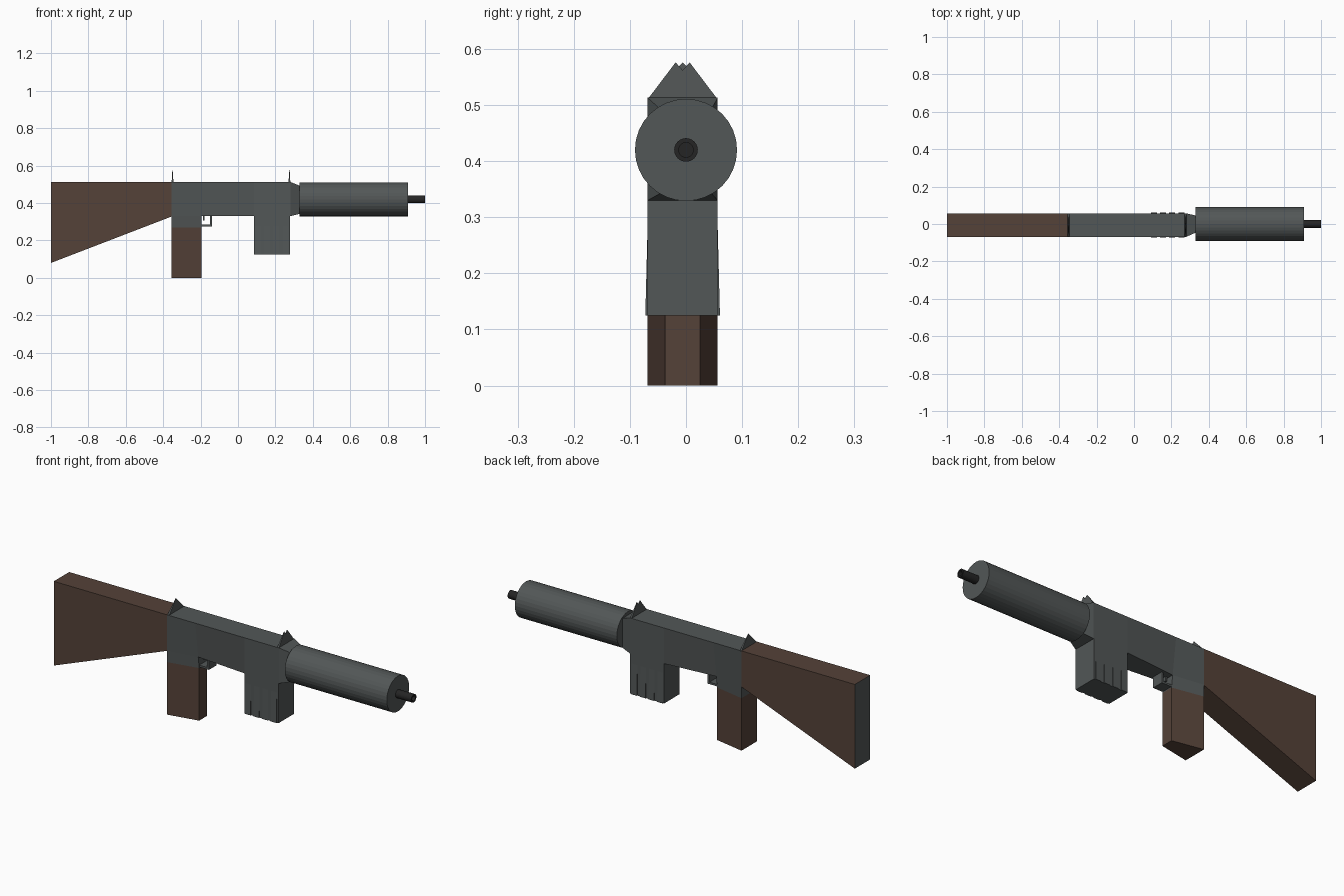
import bpy, bmesh, math
from mathutils import Matrix

if "Cube" in bpy.data.objects:
    bpy.data.objects.remove(bpy.data.objects["Cube"])

YC, HW = -0.006, 0.0625      # body centre line and half width
NARROW = 0.031               # half width of the grip's front edge


def material(name, rgb):
    m = bpy.data.materials.new(name)
    m.diffuse_color = (*rgb, 1)
    m.use_nodes = True
    m.node_tree.nodes["Principled BSDF"].inputs["Base Color"].default_value = m.diffuse_color
    return m


GREY = material("dark_metal", (0.085, 0.095, 0.095))
BROWN = material("wood", (0.09, 0.054, 0.040))
BLACK = material("black_metal", (0.018, 0.018, 0.018))


def finish(name, bm, *mats):
    bmesh.ops.recalc_face_normals(bm, faces=bm.faces[:])
    me = bpy.data.meshes.new(name)
    bm.to_mesh(me)
    bm.free()
    for m in mats:
        me.materials.append(m)
    ob = bpy.data.objects.new(name, me)
    bpy.context.collection.objects.link(ob)
    return ob


def loft(name, rings, mat, closed=False):
    """Skin matching rings; caps the ends unless the rings form a closed loop."""
    bm = bmesh.new()
    rows = [[bm.verts.new(p) for p in r] for r in rings]
    pairs = list(zip(rows, rows[1:])) + ([(rows[-1], rows[0])] if closed else [])
    for a, b in pairs:
        for i in range(len(a)):
            j = (i + 1) % len(a)
            bm.faces.new((a[i], a[j], b[j], b[i]))
    if not closed:
        bm.faces.new(rows[0])
        bm.faces.new(rows[-1])
    return finish(name, bm, mat)


def box(name, x0, x1, y0, y1, z0, z1, mat):
    return loft(name, [[(x0, y0, z), (x1, y0, z), (x1, y1, z), (x0, y1, z)]
                       for z in (z0, z1)], mat)


def x_rect(x, top, bottom, h_top, h_bottom, yc=YC):
    return [(x, yc - h_top, top), (x, yc + h_top, top),
            (x, yc + h_bottom, bottom), (x, yc - h_bottom, bottom)]


def z_trapezoid(z, h_front):
    return [(-0.355, YC - HW, z), (-0.195, YC - h_front, z),
            (-0.195, YC + h_front, z), (-0.355, YC + HW, z)]


# Shoulder stock, with a metal butt plate face
stock = loft("stock", [x_rect(-1, 0.513, 0.08, HW, HW),
                       x_rect(-0.355, 0.513, 0.328, HW, HW)], BROWN)
stock.data.materials.append(GREY)
for p in stock.data.polygons:
    if p.center.x < -0.99:
        p.material_index = 1

# Receiver: rear block narrowing down into the grip, then the main body and nose
mid = NARROW + (HW - NARROW) * 0.06 / 0.243
loft("receiver_rear", [z_trapezoid(0.27, NARROW), z_trapezoid(0.33, mid),
                       z_trapezoid(0.513, HW)], GREY)
loft("receiver", [x_rect(-0.195, 0.513, 0.33, HW, mid),
                  x_rect(0.085, 0.513, 0.33, HW, HW),
                  x_rect(0.28, 0.513, 0.33, HW, HW),
                  x_rect(0.332, 0.492, 0.343, 0.045, 0.045, 0)], GREY)

# Wooden grip
loft("grip", [z_trapezoid(0, NARROW), z_trapezoid(0.27, NARROW)], BROWN)

# Trigger guard and trigger
g0, g1 = YC - 0.03, YC + 0.03
box("guard_bottom", -0.195, -0.14, g0, g1, 0.275, 0.285, GREY)
box("guard_front", -0.15, -0.14, g0, g1, 0.285, 0.33, GREY)
box("trigger", -0.186, -0.178, YC - 0.01, YC + 0.01, 0.308, 0.33, GREY)

# Magazine with side ribs that swell toward the bottom
box("magazine", 0.085, 0.278, YC - HW, YC + HW, 0.125, 0.33, GREY)
for side in (-1, 1):
    for i in range(4):
        x = 0.09 + i * 0.049
        y = YC + side * HW
        inner = y - side * 0.005
        rings = [[(x, inner, z), (x + 0.032, inner, z),
                  (x + 0.032, y + side * out, z), (x, y + side * out, z)]
                 for z, out in ((0.125, 0.004), (0.32, -0.001))]
        loft("magazine_rib", rings, GREY)


# Sights: thin plates across the body, tapering in thickness upward
def sight(name, x, profile):
    bm = bmesh.new()
    sides = []
    for s in (-1, 1):
        sides.append([bm.verts.new((x + s * (0.005 - 0.004 * (z - 0.51) / 0.066), YC + y, z))
                      for y, z in profile])
    a, b = sides
    n = len(a)
    for i in range(n):
        bm.faces.new((a[i], a[(i + 1) % n], b[(i + 1) % n], b[i]))
    bm.faces.new(a)
    bm.faces.new(b)
    finish(name, bm, GREY)


sight("rear_sight", -0.35, [(-HW, 0.51), (HW, 0.51), (0, 0.576)])
sight("front_sight", 0.275, [(-HW, 0.51), (HW, 0.51), (0.0125, 0.576),
                             (0, 0.562), (-0.0125, 0.576)])

# Barrel shroud
bm = bmesh.new()
bmesh.ops.create_cone(bm, cap_ends=True, segments=32, radius1=0.091, radius2=0.091, depth=0.58,
                      matrix=Matrix.Translation((0.62, 0, 0.42)) @ Matrix.Rotation(math.pi / 2, 4, 'Y'))
finish("barrel_shroud", bm, GREY)


# Hollow muzzle tube
def circle(x, r, n=24):
    return [(x, r * math.cos(2 * math.pi * i / n), 0.42 + r * math.sin(2 * math.pi * i / n))
            for i in range(n)]


loft("muzzle", [circle(0.905, 0.021), circle(1, 0.021),
                circle(1, 0.013), circle(0.915, 0.013)], BLACK)
